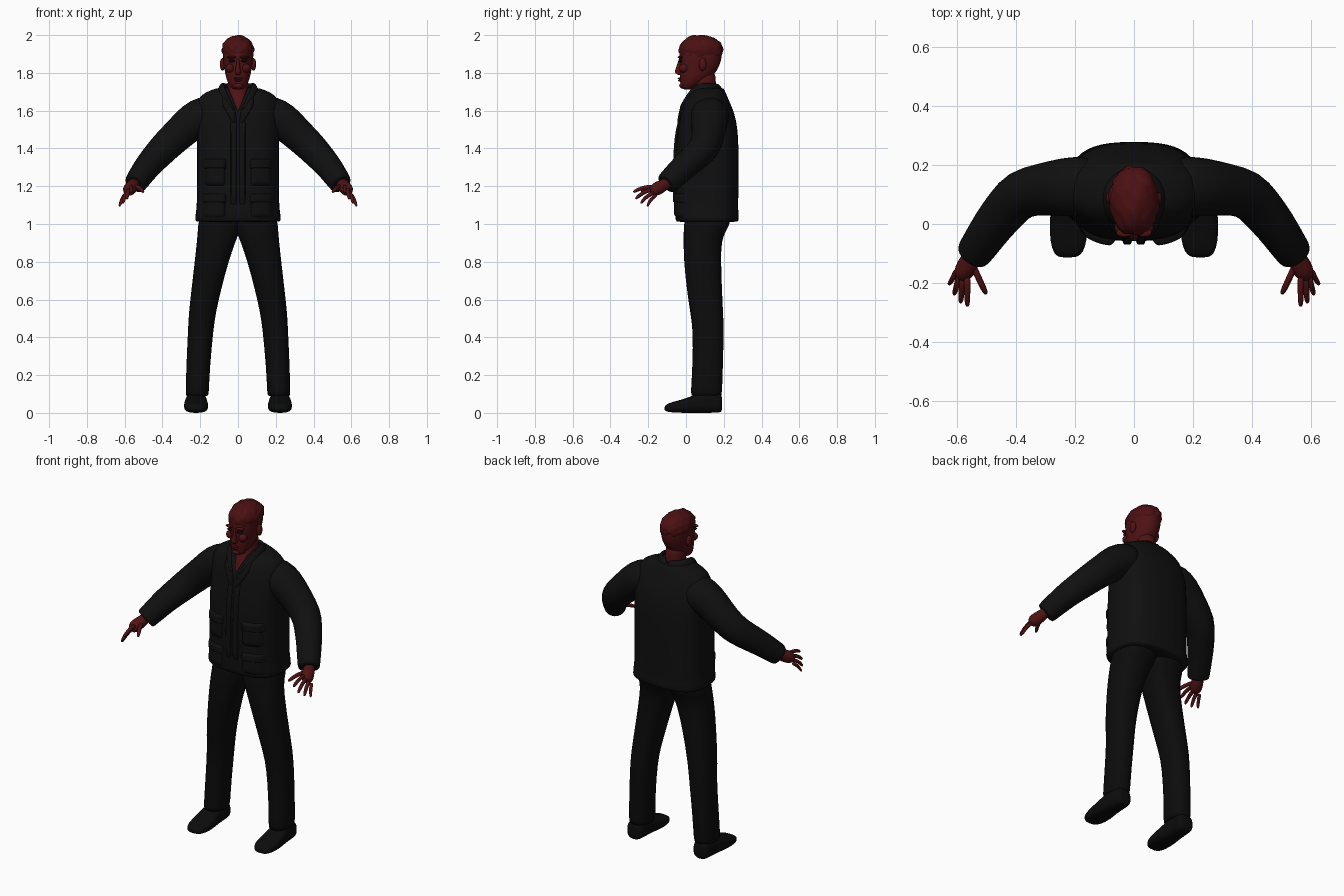
import bpy, bmesh, math
from mathutils import Vector
from mathutils.bvhtree import BVHTree

if "Cube" in bpy.data.objects:
    bpy.data.objects.remove(bpy.data.objects["Cube"])


def material(name, r, g, b):
    m = bpy.data.materials.new(name)
    m.use_nodes = True
    m.diffuse_color = (r, g, b, 1)
    m.node_tree.nodes["Principled BSDF"].inputs["Base Color"].default_value = (r, g, b, 1)
    return m


SKIN = material("dark red skin", 0.08, 0.006, 0.007)
HAIR = material("dark red hair", 0.07, 0.005, 0.006)
JACKET = material("black jacket", 0.005, 0.005, 0.005)
TROUSERS = material("black trousers", 0.0035, 0.0035, 0.0035)
EYES = material("black eyes", 0.004, 0.002, 0.002)


def finish(name, bm, mat, subdiv=1):
    bmesh.ops.recalc_face_normals(bm, faces=bm.faces)
    mesh = bpy.data.meshes.new(name)
    bm.to_mesh(mesh)
    bm.free()
    ob = bpy.data.objects.new(name, mesh)
    bpy.context.collection.objects.link(ob)
    mesh.materials.append(mat)
    mesh.shade_smooth()
    if subdiv:
        ob.modifiers.new("smooth", "SUBSURF").levels = subdiv
    return ob


def oval(a0, a1, b0, b1, c, axis="z", power=2.0, n=24):
    """Superellipse ring in the plane across the given axis."""
    pts = []
    for i in range(n):
        t = 2 * math.pi * i / n
        s, k = math.sin(t), math.cos(t)
        a = (a0 + a1) / 2 + (a1 - a0) / 2 * math.copysign(abs(k) ** (2 / power), k)
        b = (b0 + b1) / 2 + (b1 - b0) / 2 * math.copysign(abs(s) ** (2 / power), s)
        pts.append(Vector((a, b, c)) if axis == "z" else Vector((a, c, b)))
    return pts


def tube_rings(path, n=16):
    """Rings across a path of (x, y, z, radius)."""
    pts = [Vector(p[:3]) for p in path]
    rings = []
    for i, p in enumerate(pts):
        d = (pts[min(i + 1, len(pts) - 1)] - pts[max(i - 1, 0)]).normalized()
        u = d.cross(Vector((0.3, 0.9, 0.1))).normalized()
        v = d.cross(u)
        rings.append([p + path[i][3] * (u * math.cos(2 * math.pi * j / n) + v * math.sin(2 * math.pi * j / n))
                      for j in range(n)])
    return rings


def loft(name, rings, mat, side=1, subdiv=1):
    bm = bmesh.new()
    rows = [[bm.verts.new((p.x * side, p.y, p.z)) for p in r] for r in rings]
    n = len(rows[0])
    for a, b in zip(rows, rows[1:]):
        for j in range(n):
            bm.faces.new((a[j], a[(j + 1) % n], b[(j + 1) % n], b[j]))
    bm.faces.new(rows[0])
    bm.faces.new(rows[-1])
    return finish(name, bm, mat, subdiv)


def blob(name, centre, radii, mat, rough=0.0):
    """Ellipsoid, with tufts when rough is above zero."""
    bm = bmesh.new()
    bmesh.ops.create_icosphere(bm, subdivisions=4 if rough else 3, radius=1)
    for v in bm.verts:
        x, y, z = v.co
        k = 1 + rough * math.sin(9 * x + 4 * y) * math.sin(8 * y - 5 * z) * math.cos(7 * z + 3 * x)
        v.co = Vector([c + r * a * k for c, r, a in zip(centre, radii, v.co)])
    return finish(name, bm, mat, 0)


# Jacket body
torso_rings = [oval(-w, w, y0, y1, z, power=p) for z, w, y0, y1, p in (
    (1.01, .226, -.053, .278, 2.8), (1.015, .228, -.055, .28, 2.8), (1.06, .226, -.06, .28, 2.8),
    (1.08, .22, -.058, .276, 2.8), (1.2, .218, -.06, .28, 2.8), (1.4, .218, -.058, .28, 2.8),
    (1.5, .22, -.045, .275, 2.7), (1.58, .222, -.03, .26, 2.5), (1.64, .222, -.018, .235, 2.4),
    (1.685, .2, .01, .215, 2.3), (1.71, .14, .03, .205, 2.1), (1.725, .1, .04, .195, 2))]
torso = loft("jacket_body", torso_rings, JACKET)
bpy.context.view_layer.update()
surface = BVHTree.FromObject(torso, bpy.context.evaluated_depsgraph_get())

# Neck opening cut from the jacket
bm = bmesh.new()
wedge = [[bm.verts.new((x, y, z)) for x, z in ((0, 1.595), (.075, 1.78), (-.075, 1.78))] for y in (-.2, .09)]
bm.faces.new(wedge[0])
bm.faces.new(wedge[1])
for j in range(3):
    bm.faces.new((wedge[0][j], wedge[0][j - 1], wedge[1][j - 1], wedge[1][j]))
cutter = finish("neck_opening_cutter", bm, JACKET, 0)
cutter.hide_render = True
cutter.hide_set(True)
cut = torso.modifiers.new("neck opening", "BOOLEAN")
cut.operation = "DIFFERENCE"
cut.object = cutter


def patch(name, corners, depth, side, n=8):
    """Cloth panel laid on the jacket front; corners run round in x, z."""
    a, b, c, d = [Vector(p) for p in corners]
    bm = bmesh.new()
    grid = []
    for i in range(n + 1):
        row = []
        for j in range(n + 1):
            s, t = i / n, j / n
            q = a.lerp(b, s).lerp(d.lerp(c, s), t)
            hit = surface.ray_cast(Vector((q.x, -1, q.y)), Vector((0, 1, 0)))[0]
            y = hit.y if hit else .05
            edge = i in (0, n) or j in (0, n)
            row.append(bm.verts.new((q.x * side, y + (.004 if edge else -depth), q.y)))
        grid.append(row)
    for i in range(n):
        for j in range(n):
            bm.faces.new((grid[i][j], grid[i + 1][j], grid[i + 1][j + 1], grid[i][j + 1]))
    finish(name, bm, JACKET)


for side, tag in ((1, "left"), (-1, "right")):
    # Jacket panels
    for part, corners, depth in (
            ("placket", ((.006, 1.01), (.04, 1.01), (.04, 1.6), (.006, 1.6)), .012),
            ("chest_pocket", ((.065, 1.2), (.185, 1.2), (.18, 1.33), (.065, 1.33)), .014),
            ("chest_flap", ((.06, 1.29), (.19, 1.29), (.185, 1.345), (.06, 1.345)), .021),
            ("lower_pocket", ((.065, 1.03), (.19, 1.03), (.19, 1.15), (.065, 1.15)), .012),
            ("lower_flap", ((.06, 1.11), (.195, 1.11), (.195, 1.16), (.06, 1.16)), .018),
            ("lapel", ((.008, 1.5), (.085, 1.63), (.085, 1.7), (.012, 1.6)), .012)):
        patch(f"{tag}_{part}", corners, depth, side)

    # Collar half, from the back of the neck down to the lapel
    path = [(0, .185, 1.70), (.055, .17, 1.70), (.09, .13, 1.695), (.098, .08, 1.69),
            (.085, .035, 1.675), (.055, .0, 1.64), (.02, -.022, 1.6)]
    top = [(0, .172, 1.745), (.05, .155, 1.745), (.078, .12, 1.748), (.085, .075, 1.75),
           (.073, .03, 1.725), (.046, -.005, 1.665), (.016, -.03, 1.605)]
    rings = []
    for p, q in zip(path, top):
        p, q = Vector(p), Vector(q)
        out = Vector((p.x, p.y - .09, 0)).normalized() * .012
        rings.append([p - out, p + out * 2, q + out, q - out])
    loft(f"{tag}_collar", rings, JACKET, side, 2)

    # Sleeve
    loft(f"{tag}_sleeve", tube_rings([
        (.12, .125, 1.58, .10), (.18, .127, 1.575, .105), (.235, .125, 1.55, .102), (.31, .118, 1.48, .09),
        (.385, .105, 1.41, .085), (.43, .055, 1.36, .079), (.475, .0, 1.312, .073), (.515, -.06, 1.255, .067),
        (.543, -.1, 1.215, .062), (.546, -.104, 1.211, .06)]), JACKET, side)

    # Hand
    loft(f"{tag}_palm", tube_rings([
        (.54, -.085, 1.23, .03), (.553, -.115, 1.207, .032), (.567, -.145, 1.192, .038),
        (.582, -.172, 1.176, .034), (.59, -.185, 1.168, .018)], 12), SKIN, side)
    for finger, knuckle, tip, r in (
            ("thumb", (.545, -.14, 1.2), (.5, -.238, 1.168), .013),
            ("index_finger", (.565, -.175, 1.198), (.565, -.28, 1.168), .012),
            ("middle_finger", (.58, -.178, 1.183), (.588, -.268, 1.132), .012),
            ("ring_finger", (.592, -.17, 1.165), (.61, -.24, 1.108), .0115),
            ("little_finger", (.6, -.155, 1.155), (.628, -.205, 1.093), .0105)):
        k, t = Vector(knuckle), Vector(tip)
        bend = Vector((0, -.004, .008))
        path = [(*(k.lerp(t, f) + bend * math.sin(math.pi * f)), r * w)
                for f, w in ((0, 1.1), (.3, 1), (.6, .95), (.9, .8), (1, .4))]
        loft(f"{tag}_{finger}", tube_rings(path, 8), SKIN, side)

    # Trouser leg
    loft(f"{tag}_trouser_leg", [oval(x0, x1, y0, y1, z, power=2.3) for z, x0, x1, y0, y1 in (
        (.088, .157, .275, .027, .188), (.092, .155, .278, .024, .191), (.25, .148, .274, .034, .196),
        (.44, .13, .265, .037, .201), (.53, .117, .261, .022, .197), (.65, .09, .247, .004, .191),
        (.8, .05, .23, -.012, .186), (.91, .012, .218, -.014, .188), (.96, -.01, .214, -.013, .21),
        (1.0, -.02, .212, -.012, .235), (1.06, -.02, .2, 0, .24))], TROUSERS, side)

    # Shoe
    loft(f"{tag}_shoe", [oval(x0, x1, z0, z1, y, "y", 2.8) for y, x0, x1, z0, z1 in (
        (-.114, .2, .25, .014, .032), (-.105, .18, .268, .007, .046), (-.08, .165, .28, .003, .056),
        (-.03, .156, .287, 0, .068), (.03, .16, .285, 0, .088), (.08, .166, .278, 0, .112),
        (.16, .17, .272, 0, .112), (.185, .176, .266, .003, .1), (.191, .19, .252, .01, .085))], TROUSERS, side)

    # Ear, eye, brow and cheek
    blob(f"{tag}_ear", (.082 * side, .088, 1.845), (.014, .02, .034), SKIN)
    blob(f"{tag}_eye", (.033 * side, -.03, 1.864), (.017, .011, .008), EYES)
    blob(f"{tag}_brow", (.034 * side, -.03, 1.883), (.026, .014, .007), SKIN)
    blob(f"{tag}_cheek", (.042 * side, -.012, 1.825), (.024, .024, .024), SKIN)

# Neck and open chest
loft("neck", [oval(-w, w, y0, y1, z) for z, w, y0, y1 in (
    (1.57, .09, -.02, .14), (1.62, .08, -.008, .15), (1.67, .066, .012, .16), (1.71, .056, .035, .16),
    (1.76, .054, .04, .158), (1.82, .055, .04, .155))], SKIN)

# Head
loft("head", [oval(-w, w, y0, y1, z, power=2.15) for z, w, y0, y1 in (
    (1.712, .02, -.012, .03), (1.718, .034, -.024, .045), (1.74, .05, -.031, .075), (1.77, .063, -.033, .13),
    (1.81, .071, -.034, .165), (1.85, .077, -.034, .182), (1.88, .08, -.037, .19), (1.92, .08, -.036, .193),
    (1.95, .076, -.026, .188), (1.975, .063, -.005, .17), (1.99, .035, .03, .13))], SKIN)

# Nose, mouth and chin
loft("nose", [oval(-w, w, y0, 0, z) for z, w, y0 in (
    (1.787, .01, -.036), (1.794, .018, -.052), (1.805, .017, -.062), (1.83, .011, -.052),
    (1.86, .009, -.043), (1.885, .01, -.034))], SKIN)
blob("upper_lip", (0, -.032, 1.771), (.024, .012, .005), SKIN)
blob("lower_lip", (0, -.031, 1.76), (.02, .011, .006), SKIN)
blob("chin", (0, -.018, 1.733), (.026, .018, .016), SKIN)

# Hair
blob("hair", (0, .079, 1.921), (.084, .117, .079), HAIR, .07)
